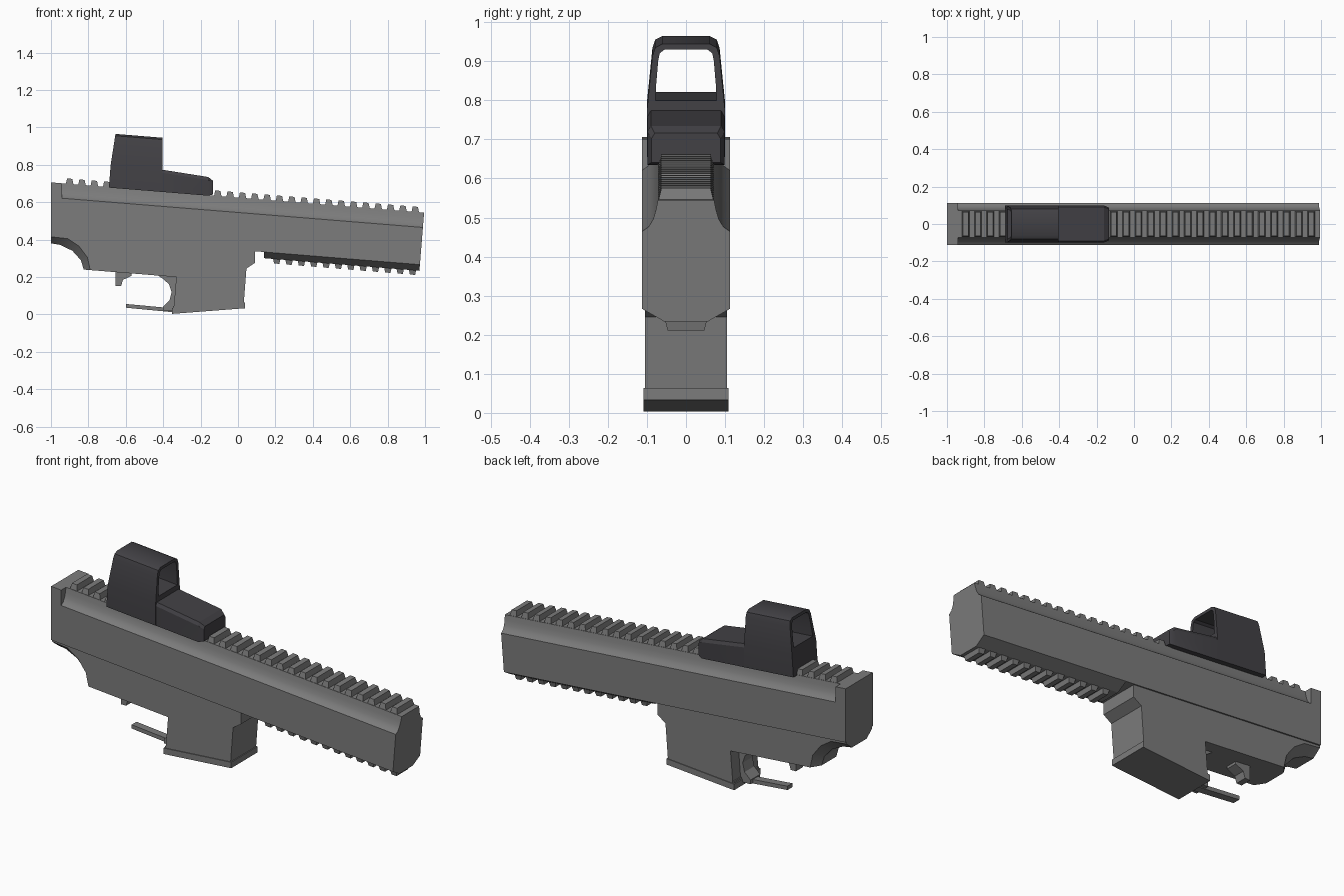
import bpy, bmesh, math

if "Cube" in bpy.data.objects:
    bpy.data.objects.remove(bpy.data.objects["Cube"])

SLOPE = 0.081  # downward lean of the long axis


def material(name, rgb):
    m = bpy.data.materials.new(name)
    m.use_nodes = True
    m.diffuse_color = (*rgb, 1)
    m.node_tree.nodes["Principled BSDF"].inputs["Base Color"].default_value = (*rgb, 1)
    return m


GREY = material("metal grey", (0.2, 0.2, 0.2))
DARK = material("sight charcoal", (0.055, 0.053, 0.06))


def build(name, solids, mat, closed=False):
    """Skin each list of matching rings into one object."""
    bm = bmesh.new()
    for rings in solids:
        loops = [[bm.verts.new(p) for p in r] for r in rings]
        pairs = list(zip(loops, loops[1:]))
        if closed:
            pairs.append((loops[-1], loops[0]))
        else:
            bm.faces.new(loops[0])
            bm.faces.new(loops[-1])
        for a, b in pairs:
            for i in range(len(a)):
                j = (i + 1) % len(a)
                bm.faces.new((a[i], a[j], b[j], b[i]))
    bmesh.ops.recalc_face_normals(bm, faces=bm.faces)
    me = bpy.data.meshes.new(name)
    bm.to_mesh(me)
    bm.free()
    me.materials.append(mat)
    ob = bpy.data.objects.new(name, me)
    bpy.context.collection.objects.link(ob)
    for o in bpy.context.selected_objects:
        o.select_set(False)
    ob.select_set(True)
    bpy.context.view_layer.objects.active = ob
    bpy.ops.object.shade_smooth_by_angle(angle=math.radians(28))
    return ob


def ring(half, x):
    """Mirrored cross-section at x; x may depend on height."""
    fx = x if callable(x) else (lambda z: x)
    pts = half + [(-y, z) for y, z in reversed(half)]
    return [(fx(z), y, z - SLOPE * fx(z)) for y, z in pts]


def slab(outline, half):
    """Side outline given thickness across y."""
    return [[(x, y, z) for x, z in outline] for y in (-half, half)]


def tooth(x, z0, z1, w):
    rings = []
    for z, a, b in ((z0, 0.021, w), (z1, 0.014, w - 0.008)):
        rings.append([(x + sx * a, sy * b, z - SLOPE * (x + sx * a))
                      for sx, sy in ((-1, -1), (1, -1), (1, 1), (-1, 1))])
    return rings


# Long upper body with concave shoulders
shoulder = [(0.112, 0.345), (0.112, 0.545), (0.096, 0.556), (0.084, 0.576),
            (0.077, 0.6), (0.072, 0.625)]
build("upper_body", [[ring(shoulder, -0.95), ring(shoulder, 0.14)]], GREY)

# Front handguard with chamfered underside and leaning end
guard = [(0.055, 0.312)] + shoulder
build("handguard", [[ring(guard, 0.14),
                     ring(guard, lambda z: 0.995 - (0.625 - z) * 0.08)]], GREY)

# Rear end block
block = [(0.112, 0.345), (0.112, 0.625)]
build("rear_block", [[ring(block, -1), ring(block, -0.942)]], GREY)

# Rail teeth
spots = [-0.9 + 0.066 * k for k in range(29)]
build("top_rail_teeth", [tooth(x, 0.62, 0.653, 0.071) for x in spots
                         if x < -0.69 or x > -0.13], GREY)
build("bottom_rail_teeth", [tooth(0.207 + 0.066 * k, 0.32, 0.288, 0.055)
                            for k in range(12)], GREY)

# Lower body: rear curve is chamfered, the rest is straight
core_curve = [(-1, 0.38), (-0.95, 0.372), (-0.885, 0.34), (-0.84, 0.29), (-0.825, 0.24)]
side_curve = [(-1, 0.415), (-0.91, 0.405), (-0.85, 0.365), (-0.805, 0.305), (-0.79, 0.237)]
rest = [(-0.33, 0.2), (-0.345, 0.02), (0.03, 0.05), (0.045, 0.245),
        (0.09, 0.275), (0.09, 0.345), (-1, 0.435)]
sections = ((-0.105, side_curve), (-0.06, core_curve),
            (0.06, core_curve), (0.105, side_curve))
build("lower_body", [[[(x, y, z) for x, z in curve + rest] for y, curve in sections]], GREY)

# Flared lip of the magazine well
lip = []
for h, dx, low, high in ((0.109, 0.006, 0.003, 0.034), (0.103, 0, 0.034, 0.044)):
    lip.append(slab([(-0.348 - dx, low), (0.031 + dx, low + 0.03),
                     (0.031 + dx, high + 0.03), (-0.348 - dx, high)], h))
build("magazine_lip", lip, GREY)

# Trigger guard: bar, curved root and rear stub
build("guard_bar", [slab([(-0.6, 0.036), (-0.35, 0.012), (-0.35, 0.033), (-0.6, 0.056)], 0.02)], GREY)
root = [(-0.33, 0.02), (-0.33, 0.205), (-0.43, 0.21), (-0.4, 0.19),
        (-0.368, 0.16), (-0.355, 0.12), (-0.366, 0.075), (-0.4, 0.042), (-0.4, 0.02)]
build("guard_root", [slab(root, 0.04)], GREY)
stub = [(-0.655, 0.235), (-0.655, 0.152), (-0.625, 0.152), (-0.615, 0.185), (-0.57, 0.206), (-0.57, 0.225)]
build("guard_stub", [slab(stub, 0.03)], GREY)

# Sight hood, open from front to back
outer = [(0.1, 0.622), (0.1, 0.74), (0.086, 0.88), (0.079, 0.902), (0.06, 0.912)]
inner = [(0.078, 0.767), (0.077, 0.8), (0.071, 0.87), (0.067, 0.888), (0.055, 0.897)]


def rear(z):
    return -0.69 + max(0, z - 0.684) * 0.153


build("sight_hood", [[ring(outer, -0.405), ring(outer, rear),
                      ring(inner, rear), ring(inner, -0.405)]], DARK, closed=True)

# Sight nose
nose = [ring([(0.099, 0.622), (0.099, 0.726), (0.09, 0.742)], -0.42),
        ring([(0.099, 0.622), (0.099, 0.706), (0.09, 0.722)], -0.16),
        ring([(0.088, 0.63), (0.088, 0.692), (0.08, 0.705)], -0.135)]
build("sight_nose", [nose], DARK)
